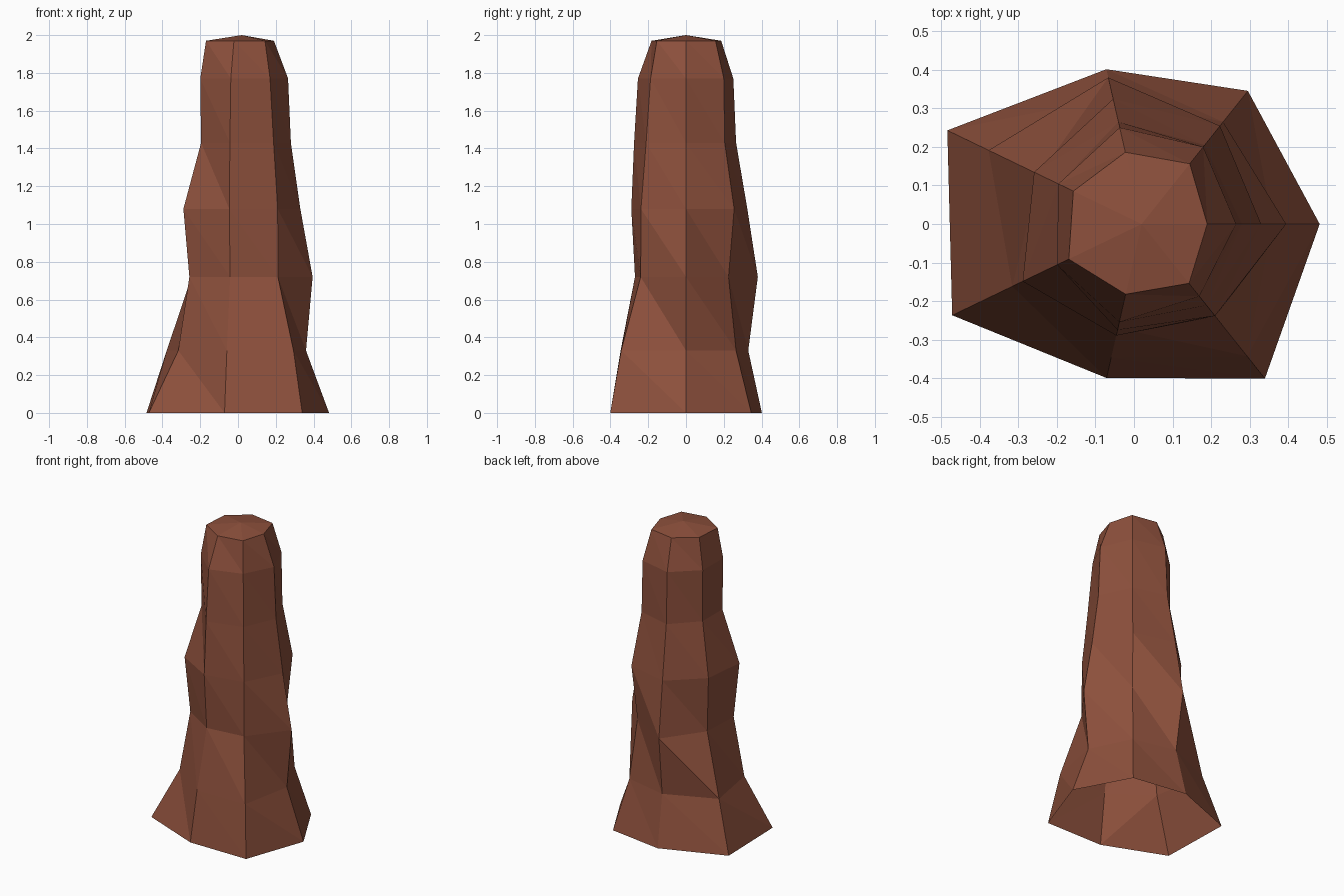
import bpy
import bmesh
from math import cos, sin, tau

# Remove the default cube
default_cube = bpy.data.objects.get("Cube")
if default_cube:
    bpy.data.objects.remove(default_cube, do_unlink=True)

SIDES = 7
CENTRE_X = 0.02

# Each layer: height, then the distance of its seven corners from the axis
LAYERS = [
    (0.00, [.462, .442, .412, .560, .546, .410, .513]),
    (0.33, [.34, .339, .338, .441, .373, .355, .439]),
    (0.72, [.375, .288, .39, .295, .308, .277, .307]),
    (1.08, [.31, .326, .333, .31, .343, .297, .305]),
    (1.43, [.26, .262, .272, .239, .239, .282, .27]),
    (1.77, [.245, .256, .257, .24, .244, .261, .24]),
    (1.97, [.17, .2, .191, .197, .21, .187, .197]),
]


def flat_material(name, colour):
    material = bpy.data.materials.new(name)
    material.use_nodes = True
    material.diffuse_color = colour
    shader = next(n for n in material.node_tree.nodes if n.type == 'BSDF_PRINCIPLED')
    shader.inputs["Base Color"].default_value = colour
    shader.inputs["Roughness"].default_value = 0.9
    return material


def corner_ring(bm, height, radii):
    ring = []
    for i, radius in enumerate(radii):
        angle = tau * i / SIDES
        ring.append(bm.verts.new((CENTRE_X + radius * cos(angle), radius * sin(angle), height)))
    return ring


bm = bmesh.new()
rings = [corner_ring(bm, height, radii) for height, radii in LAYERS]

# Rock walls: faceted bands, open underneath
for low, high in zip(rings, rings[1:]):
    for i in range(SIDES):
        j = (i + 1) % SIDES
        bm.faces.new((low[i], low[j], high[i]))
        bm.faces.new((low[j], high[j], high[i]))

# Shallow pointed cap
peak = bm.verts.new((CENTRE_X, 0, 2))
for i in range(SIDES):
    bm.faces.new((rings[-1][i], rings[-1][(i + 1) % SIDES], peak))

mesh = bpy.data.meshes.new("rock_pillar")
bm.to_mesh(mesh)
bm.free()
mesh.materials.append(flat_material("red brown rock", (0.265, 0.08, 0.045, 1)))
pillar = bpy.data.objects.new("rock_pillar", mesh)
bpy.context.collection.objects.link(pillar)
